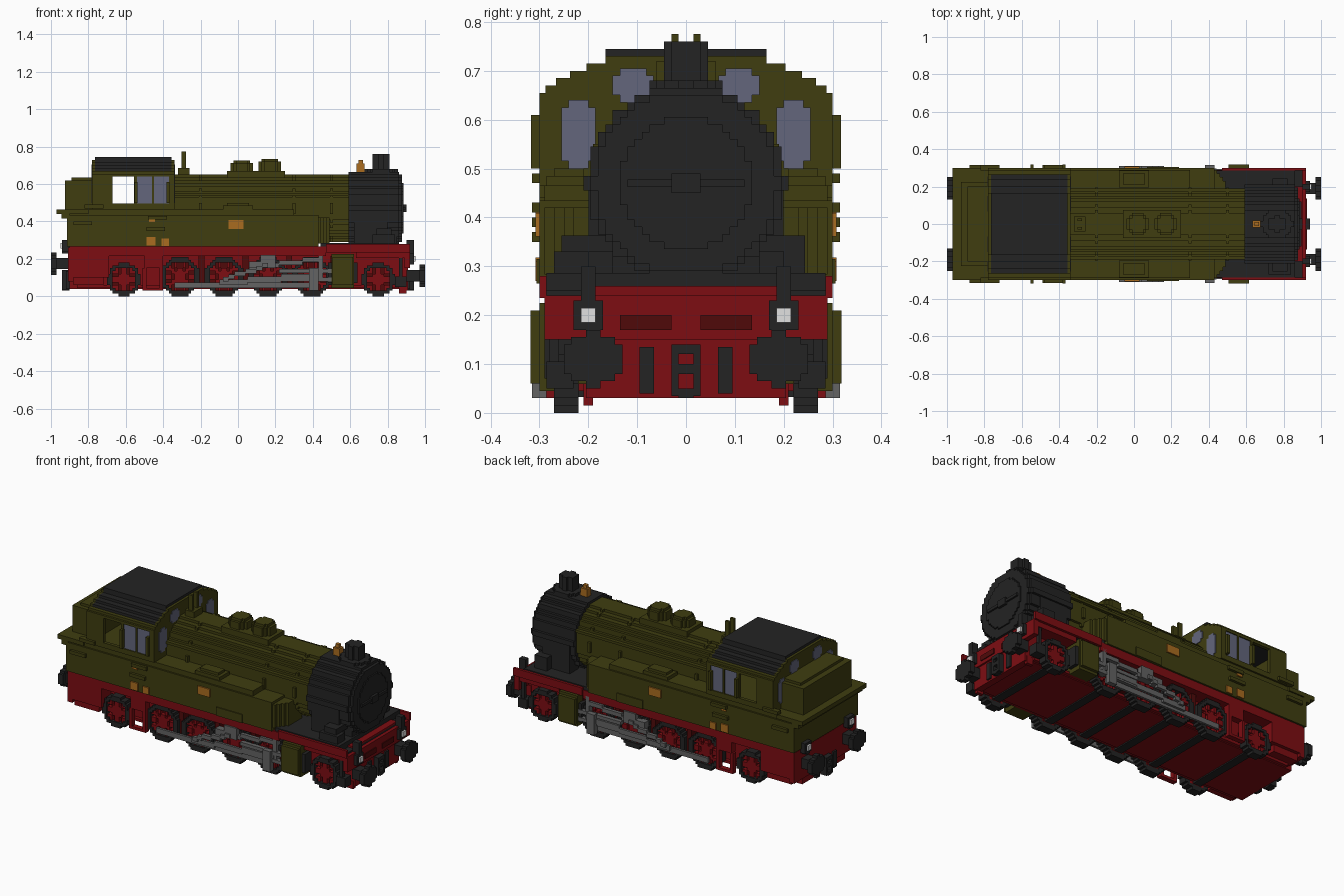
import bpy
import math

old = bpy.data.objects.get("Cube")
if old:
    bpy.data.objects.remove(old, do_unlink=True)

STEP = .015      # block size of the stepped shapes
SIDE = .3        # half width of the body
INNER = .2       # half width of the frame
BEAM = .9        # end of the frame
FOOT = .265      # underside of the tanks
SILL = .465      # top of the tanks
EAVES = .655     # top of the cab sides
CAB_BACK, CAB_FRONT = -.78, -.34
SMOKE_BACK, SMOKE_FRONT = .59, .86
AXIS = .47       # boiler centre height
WHEELS = (.22, .27)


def material(name, r, g, b):
    m = bpy.data.materials.new(name)
    m.use_nodes = True
    m.diffuse_color = (r, g, b, 1)
    m.node_tree.nodes["Principled BSDF"].inputs["Base Color"].default_value = (r, g, b, 1)
    return m


olive = material("olive green", .05, .047, .005)
red = material("frame red", .205, .004, .006)
dark_red = material("dark red", .08, .003, .003)
black = material("soft black", .017, .017, .017)
grey = material("steel grey", .125, .125, .125)
glass = material("window blue grey", .125, .133, .2)
gold = material("brass", .4, .15, .014)
white = material("lamp white", .75, .75, .75)

parts = {}


def box(part, mat, x, y, z):
    """Add a box, given three ranges, to a named part."""
    parts.setdefault(part, (mat, []))[1].append((sorted(x), sorted(y), sorted(z)))


def pair(part, mat, x, y, z):
    """Add a box on both sides of the model."""
    box(part, mat, x, y, z)
    box(part, mat, x, (-y[0], -y[1]), z)


def around(centre, half):
    return (centre - half, centre + half)


def across(half):
    return (-half, half)


def proud(thickness):
    """Range standing out from the body side."""
    return (SIDE - STEP, SIDE + thickness)


def disc_rows(radius):
    """Stepped circle as (row start, row end, half width)."""
    n = round(radius / STEP)
    for k in range(-n, n):
        chord = math.sqrt(max(radius ** 2 - ((k + .5) * STEP) ** 2, 0))
        yield k * STEP, (k + 1) * STEP, round(chord / STEP + .2) * STEP


def barrel(part, mat, x, y, z, radius):
    """Stepped cylinder lying along x."""
    for low, high, w in disc_rows(radius):
        box(part, mat, x=x, y=around(y, w), z=(z + low, z + high))


def dome(part, mat, x, radius, z):
    """Stepped upright cylinder on the centre line."""
    for low, high, w in disc_rows(radius):
        box(part, mat, x=around(x, w), y=(low, high), z=z)


def rod(part, start, end, y, half):
    """Stepped steel bar between two (x, z) points on both sides."""
    n = int((end[0] - start[0]) / STEP / 2)
    for i in range(n):
        xs = [start[0] + (end[0] - start[0]) * t / n for t in (i, i + 1)]
        z = start[1] + (end[1] - start[1]) * (i + .5) / n
        pair(part, grey, x=xs, y=y, z=around(round(z / STEP) * STEP, half))


def wheel(name, x, radius, spokes):
    """Blocky spoked wheels with dark tyres, and their axle."""
    n = math.ceil(radius / STEP)
    for i in range(-n, n):
        for k in range(-n, n):
            a, b = (i + .5) * STEP, (k + .5) * STEP
            d = math.hypot(a, b)
            turn = math.atan2(b, a) * spokes / math.tau
            xs, zs = around(x + a, STEP / 2), around(radius + b, STEP / 2)
            if d > radius:
                continue
            if d > radius - STEP * 1.5:
                pair(name + "_tyre", black, x=xs, y=WHEELS, z=zs)
            elif d < STEP * 2 or abs(turn - round(turn)) < .27:
                pair(name + "_spokes", red, x=xs, y=around(.24, .02), z=zs)
            else:
                pair(name + "_gaps", dark_red, x=xs, y=around(.23, .005), z=zs)
    box("axles", black, x=around(x, .025), y=across(WHEELS[0]), z=(.033, .06))


# Frame, side valances and end beams
box("frame", red, x=across(BEAM), y=across(INNER), z=(.04, FOOT - .005))
box("floor", red, x=across(SMOKE_FRONT), y=across(WHEELS[0]), z=(.045, .06))
pair("valance", red, x=(-.7, AXIS), y=(INNER, SIDE - .01), z=(.215, FOOT))
pair("valance", red, x=(AXIS, .92), y=(SIDE - STEP, SIDE), z=(.235, .28))
pair("valance", red, x=(.63, BEAM), y=(INNER, SIDE - STEP), z=(.205, .24))
pair("rear_skirt", red, x=(-BEAM, -.69), y=(INNER, SIDE - .01), z=(.1, FOOT))
pair("rear_skirt", red, x=(-.88, -.72), y=(INNER, .27), z=(.06, .1))
pair("step_hanger", red, x=(-.5, -.4), y=(.25, .29), z=(.15, .22))
pair("step_hanger", red, x=(-.5, -.4), y=(.26, .29), z=(.03, .045))
for x in (-.5, -.41):
    pair("step_hanger", red, x=around(x, .01), y=(.26, .29), z=(.03, .15))
box("front_beam", red, x=(.89, .92), y=across(SIDE - .01), z=(.15, .24))
box("front_beam", red, x=(.87, .91), y=across(INNER + .005), z=(.03, .15))
box("rear_beam", red, x=(-.91, -.88), y=across(SIDE - .01), z=(.08, FOOT - .005))
pair("guard_iron", red, x=(SMOKE_FRONT, BEAM), y=around(INNER, .01), z=(STEP, .06))
pair("vent", dark_red, x=(.915, .925), y=(.03, .135), z=(.17, .2))
pair("front_step", black, x=(.84, BEAM), y=(.23, SIDE - STEP), z=(.05, .105))
pair("front_step", black, x=(SMOKE_FRONT, .88), y=(.26, .28), z=(.1, .21))

# Buffers, couplings and lamps at each end
for end, s, buffer_z, lamp_z in (("front", 1, .11, .2), ("rear", -1, .175, .27)):
    base, face = s * BEAM, s * .94
    for y in across(.19):
        barrel(end + "_buffer", black, (s * .97, s), y, buffer_z, radius=.055)
        barrel(end + "_buffer", black, (base, s * .97), y, buffer_z, radius=.03)
    pair(end + "_lamp", black, x=(base, face), y=around(INNER, .03), z=around(lamp_z, .03))
    pair(end + "_lamp", black, x=(base, face), y=around(INNER, STEP), z=(.23, .3))
    pair(end + "_lamp_glass", white, x=(face, face + s * .01),
         y=around(INNER, STEP), z=around(lamp_z, STEP))
    pair(end + "_coupling", black, x=(base, face), y=(STEP, STEP * 2), z=(.035, .14))
    for z in (.04, .09, .13):
        box(end + "_coupling", black, x=(base, face), y=across(STEP), z=around(z, .01))
    pair(end + "_hose", black, x=(base, s * .92), y=around(.08, STEP), z=(.04, .135))

# Wheels and the brake gear between them
for i in range(4):
    x = -.31 + i * .235
    wheel("drive_wheel_%d" % i, x, radius=.105, spokes=10)
    pair("brake_gear", dark_red, x=around(x + .115, STEP), y=(INNER, .25), z=(.06, .215))
wheel("rear_wheel", -.61, radius=.09, spokes=8)
wheel("front_wheel", .75, radius=.09, spokes=8)

# Rods, valve gear and cylinders
rod("coupling_rod", start=(-.34, .06), end=(.42, .06), y=around(.275, .007), half=STEP)
rod("main_rod", start=(-.1, .07), end=(.44, .115), y=around(.29, .007), half=STEP)
rod("valve_rod", start=(.06, .15), end=(.44, .2), y=around(.28, .01), half=.012)
rod("radius_link", start=(-.08, .09), end=(.16, .165), y=around(SIDE, .01), half=.012)
pair("link_bracket", grey, x=(.06, .2), y=(.26, SIDE), z=(.15, .185))
pair("link_bracket", grey, x=(.12, .2), y=(.26, SIDE), z=(.185, .22))
for z in (.09, .135):
    pair("slide_bars", grey, x=(.22, .5), y=(.27, .295), z=around(z, .01))
pair("crosshead", grey, x=(.38, .43), y=proud(STEP), z=(.03, .15))
pair("crosshead", grey, x=(.43, .455), y=(.26, .29), z=(.08, .235))
pair("cylinder", olive, x=around(.56, .06), y=(INNER, SIDE), z=(.045, .225))
pair("cylinder", olive, x=around(.56, .055), y=proud(.018), z=(.06, .21))
pair("cylinder_cap", black, x=around(.56, .08), y=around(.26, .03), z=(.07, .18))

# Side tanks with stepped front corners, and the rear bunker
pair("side_tank", olive, x=(-.915, .43), y=(.1, SIDE), z=(FOOT, .435))
pair("side_tank", olive, x=(-BEAM, SIDE), y=(.1, SIDE - .01), z=(.435, SILL))
for i in range(4):
    pair("side_tank", olive, x=(.4, .445 + i * STEP), y=(.1, SIDE - .01 - i * .02), z=(.283, .42))
box("bunker", olive, x=(-.915, CAB_FRONT), y=across(.15), z=(FOOT, SILL))
box("bunker", olive, x=(-.97, -.8), y=across(SIDE), z=(.44, SILL))
box("bunker", olive, x=(-.945, -BEAM), y=across(SIDE), z=(.415, .44))
box("bunker", olive, x=(-.925, CAB_BACK), y=across(.225), z=(SILL, .62))
box("bunker", olive, x=(-.89, CAB_BACK), y=across(INNER), z=(.62, .635))
pair("tank_filler", olive, x=across(.08), y=around(.24, .045), z=(SILL, .485))
pair("tank_filler", olive, x=across(.06), y=around(.24, .03), z=(.485, .5))
pair("tank_panel", olive, x=(.07, .24), y=proud(.006), z=(FOOT, .315))
for x, z in ((-.83, .39), (-.44, .36), (-.77, .48), (-.43, .42)):
    pair("hand_rail", olive, x=around(x, .05), y=proud(STEP), z=around(z, .01))

# Cab sides with an open doorway and two windows
wall = (SIDE - .02, SIDE)
for post in ((CAB_BACK, -.67), (-.555, -.54), (-.46, -.45), (-.37, CAB_FRONT)):
    pair("cab_side", olive, x=post, y=wall, z=(SILL, EAVES))
for rail in ((SILL, .495), (.64, EAVES)):
    pair("cab_side", olive, x=(CAB_BACK, CAB_FRONT), y=wall, z=rail)
for x in (-.545, -.375):
    pair("window_frame", olive, x=around(x, .008), y=proud(.017), z=(.5, .61))
for x in (-.5, -.41):
    pair("side_glass", glass, x=around(x, .04), y=around(.29, .004), z=(.495, .64))

# Cab end walls and roof follow one stepped arch
for x in (CAB_BACK, CAB_FRONT - STEP):
    box("cab_end_wall", olive, x=(x, x + STEP), y=across(SIDE), z=(SILL, EAVES))
for k in range(6):
    w = SIDE * (1 - .45 * (min(k + 1, 5) / 5) ** 1.5)
    z = (EAVES + k * STEP, EAVES + (k + 1) * STEP)
    if k < 5:
        for x in (CAB_BACK, CAB_FRONT - STEP):
            box("cab_end_wall", olive, x=(x, x + STEP), y=across(w), z=z)
    inside = (CAB_BACK + STEP, CAB_FRONT - STEP)
    if k == 0:
        pair("cab_side", olive, x=inside, y=(w - .03, w), z=z)
    else:
        box("cab_roof", black, x=inside, y=across(w), z=z)
for x in (CAB_BACK, CAB_FRONT):
    plate = around(x, .004)
    for trim in (0, STEP):
        pair("end_glass", glass, x=plate, y=around(.22, .035 - trim), z=around(.57, .055 + trim))
        pair("end_glass", glass, x=plate, y=around(.108, .042 - trim), z=around(.67, .02 + trim))

# Boiler with bands, domes and whistles
barrel("boiler", olive, (CAB_FRONT, SMOKE_BACK), 0, AXIS, radius=.18)
for x in (-.2, .3, .5):
    barrel("boiler_band", olive, around(x, .008), 0, AXIS, radius=.187)
pair("boiler_pipe", olive, x=(CAB_FRONT, SMOKE_BACK), y=(.17, .19), z=(.535, .55))
for x, top in ((.02, .727), (.17, .735)):
    box("dome_base", olive, x=around(x, .08), y=across(.075), z=(.62, .67))
    dome("dome", olive, x, radius=.06, z=(EAVES, top - STEP))
    dome("dome", olive, x, radius=.045, z=(top - STEP, top))
box("whistle", olive, x=around(-.29, .03), y=across(.04), z=(.64, .685))
pair("whistle", olive, x=around(-.29, .013), y=(STEP, STEP * 2), z=(.68, .775))

# Smokebox, door, chimney and bell
barrel("smokebox", black, (SMOKE_BACK, SMOKE_FRONT), 0, AXIS, radius=.2)
barrel("smokebox", black, (SMOKE_FRONT, .877), 0, AXIS, radius=.185)
barrel("smokebox_door", black, (.877, .885), 0, AXIS, radius=.135)
box("door_handle", black, x=(.88, .895), y=across(.12), z=around(AXIS, .008))
box("door_handle", black, x=(.88, BEAM), y=across(.03), z=around(AXIS, .02))
pair("steam_pipe", black, x=(.62, .8), y=(.12, INNER), z=(.28, AXIS))
box("saddle", black, x=(.66, .85), y=across(.15), z=(.25, .36))
dome("chimney", black, .765, radius=.08, z=(.63, .68))
dome("chimney", black, .765, radius=.042, z=(.67, .76))
box("bell", gold, x=around(.655, .022), y=across(.018), z=(.66, .71))
box("bell", gold, x=around(.655, .012), y=across(.01), z=(.71, .73))

# Front deck and pumps
box("front_deck", black, x=(.44, SMOKE_FRONT), y=across(SIDE - STEP), z=(.242, .286))
box("front_deck", black, x=(SMOKE_FRONT, BEAM), y=across(SIDE - STEP), z=(.235, .25))
box("pump", black, x=(.72, .84), y=(-.27, -INNER), z=(.28, .33))
box("pump", black, x=(.74, .82), y=(-.255, .243), z=(.33, .363))
box("pump", black, x=(.74, .82), y=(INNER, .243), z=(.28, .33))

# Brass plates on the sides
for x, z, w, h in ((-.46, .41, .016, .014), (-.465, .295, .024, .023),
                   (-.39, .29, .02, .02), (-.01, .385, .04, .024)):
    pair("brass_plate", gold, x=around(x, w), y=proud(.008), z=around(z, h))

# Turn the collected boxes into one mesh per part
for name, (mat, boxes) in parts.items():
    verts, faces = [], []
    for bx, by, bz in boxes:
        n = len(verts)
        verts += [(x, y, z) for x in bx for y in by for z in bz]
        for a, b, c in ((1, 2, 4), (2, 4, 1), (4, 1, 2)):
            faces += [(n, n + b, n + a + b, n + a), (n + c, n + a + c, n + a + b + c, n + b + c)]
    mesh = bpy.data.meshes.new(name)
    mesh.from_pydata(verts, [], faces)
    mesh.materials.append(mat)
    bpy.context.collection.objects.link(bpy.data.objects.new(name, mesh))
